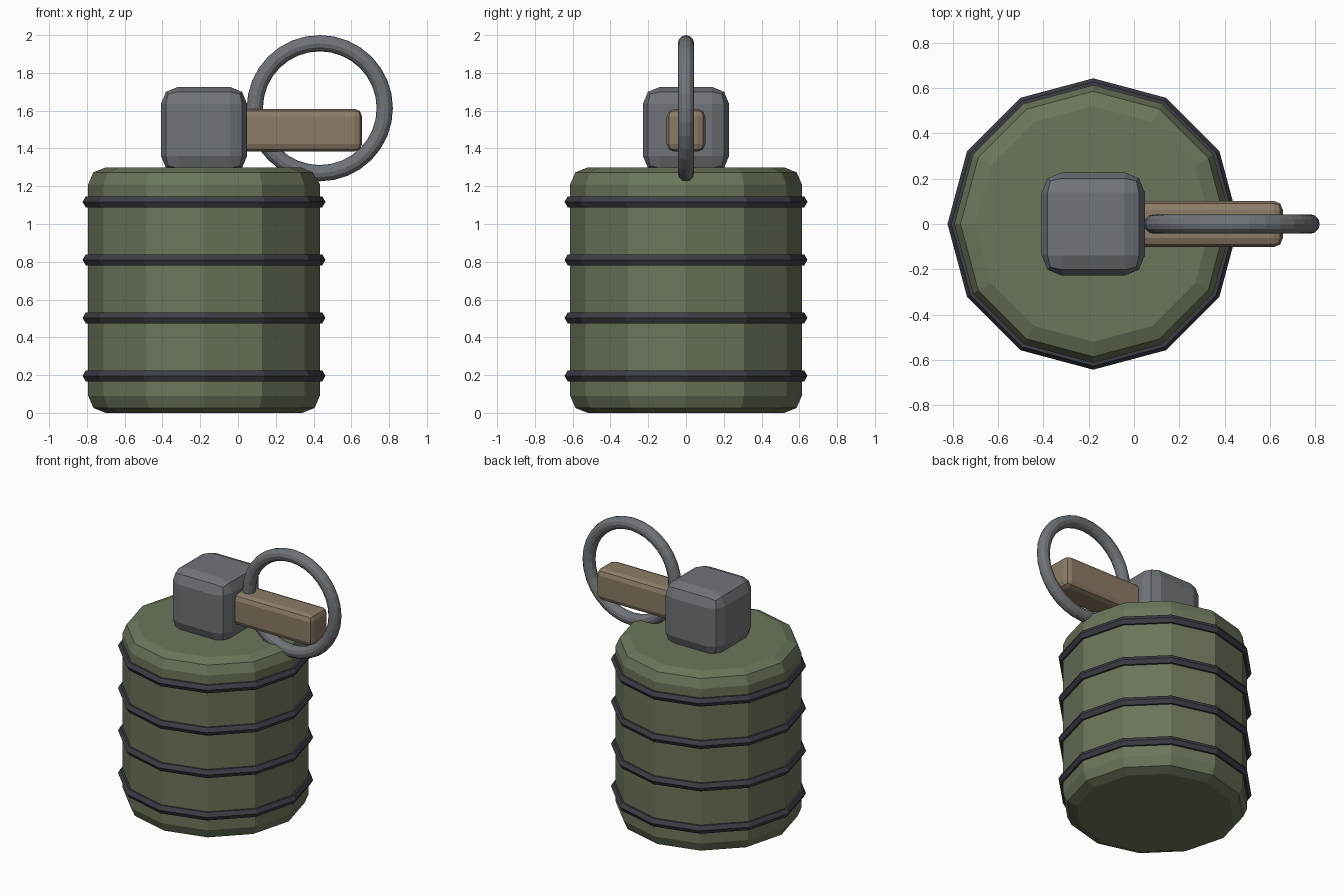
import bpy, bmesh
from math import cos, sin, tau, pi
from mathutils import Matrix

if "Cube" in bpy.data.objects:
    bpy.data.objects.remove(bpy.data.objects["Cube"])

CX = -0.18  # axis of the body


def material(name, rgb):
    m = bpy.data.materials.new(name)
    m.diffuse_color = (*rgb, 1)
    m.use_nodes = True
    m.node_tree.nodes["Principled BSDF"].inputs["Base Color"].default_value = m.diffuse_color
    return m


green = material("olive", (0.145, 0.18, 0.105))
dark = material("dark_band", (0.045, 0.05, 0.06))
steel = material("steel", (0.16, 0.175, 0.19))
tan = material("tan", (0.26, 0.20, 0.135))


def finish(name, bm, mat, bevel=0):
    bmesh.ops.recalc_face_normals(bm, faces=bm.faces)
    me = bpy.data.meshes.new(name)
    bm.to_mesh(me)
    bm.free()
    me.materials.append(mat)
    ob = bpy.data.objects.new(name, me)
    bpy.context.collection.objects.link(ob)
    if bevel:
        mod = ob.modifiers.new("Bevel", 'BEVEL')
        mod.width = bevel
        mod.segments = 2
        mod.limit_method = 'ANGLE'
        mod.angle_limit = 0.8
    return ob


def box(name, lo, hi, mat, bevel):
    bm = bmesh.new()
    bmesh.ops.create_cube(bm, size=1)
    for v in bm.verts:
        v.co = [(a + b) / 2 + c * (b - a) for a, b, c in zip(lo, hi, v.co)]
    return finish(name, bm, mat, bevel)


def torus(name, center, major, minor, n, k, mat, upright=False):
    bm = bmesh.new()
    rings = []
    for i in range(n):
        a = tau * i / n
        rings.append([bm.verts.new(((major + minor * cos(tau * j / k)) * cos(a),
                                    (major + minor * cos(tau * j / k)) * sin(a),
                                    minor * sin(tau * j / k))) for j in range(k)])
    for i in range(n):
        p, q = rings[i], rings[(i + 1) % n]
        for j in range(k):
            bm.faces.new((p[j], q[j], q[(j + 1) % k], p[(j + 1) % k]))
    m = Matrix.Translation(center)
    if upright:
        m = m @ Matrix.Rotation(pi / 2, 4, 'X')
    bm.transform(m)
    return finish(name, bm, mat)


# Twelve-sided body, vertices on the axes
bm = bmesh.new()
loops = [[bm.verts.new((CX + 0.613 * cos(tau * i / 12), 0.613 * sin(tau * i / 12), z))
          for i in range(12)] for z in (0, 1.3)]
for loop in loops:
    bm.faces.new(loop)
for i in range(12):
    j = (i + 1) % 12
    bm.faces.new((loops[0][i], loops[0][j], loops[1][j], loops[1][i]))
finish("body", bm, green, 0.09)

# Bands around the body
for i in range(4):
    torus(f"band_{i + 1}", (CX, 0, 0.196 + 0.307 * i), 0.61, 0.033, 12, 6, dark)

# Cap block, lever and pull ring
box("cap", (CX - 0.228, -0.228, 1.27), (CX + 0.228, 0.228, 1.726), steel, 0.09)
box("lever", (-0.05, -0.102, 1.383), (0.657, 0.102, 1.61), tan, 0.04)
torus("pull_ring", (0.433, 0, 1.613), 0.344, 0.043, 32, 12, steel, True)
